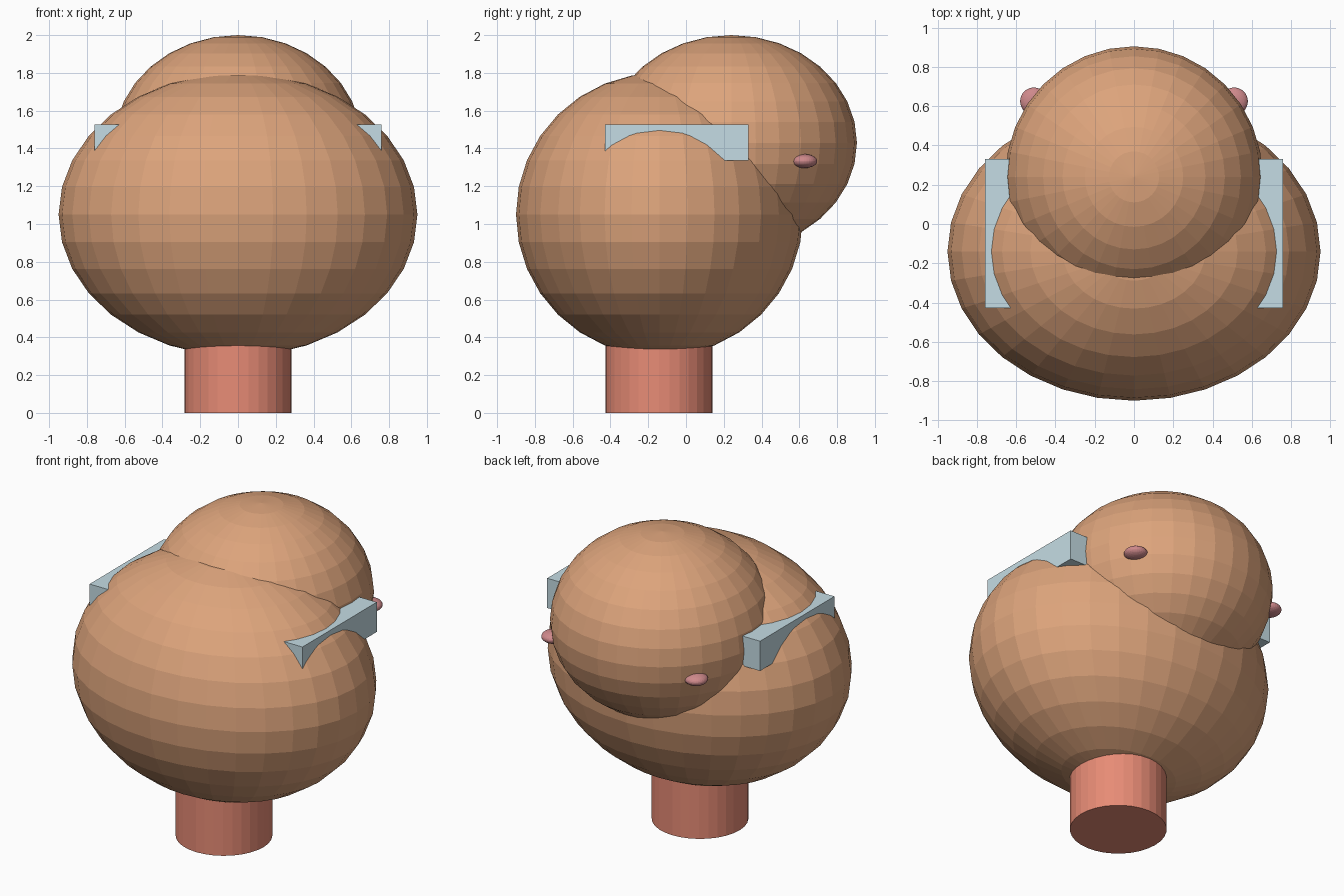
import bpy

if "Cube" in bpy.data.objects:
    bpy.data.objects.remove(bpy.data.objects["Cube"])


def material(name, rgb):
    m = bpy.data.materials.new(name)
    m.diffuse_color = (*rgb, 1)
    m.use_nodes = True
    m.node_tree.nodes["Principled BSDF"].inputs["Base Color"].default_value = m.diffuse_color
    return m


tan = material("tan", (0.72, 0.37, 0.20))
salmon = material("salmon", (0.80, 0.26, 0.18))
pale_blue = material("pale_blue", (0.56, 0.72, 0.78))
pink = material("pink", (0.62, 0.25, 0.26))


def finish(name, mat, scale=(1, 1, 1)):
    ob = bpy.context.object
    ob.name = name
    ob.scale = scale
    ob.data.materials.append(mat)
    bpy.ops.object.transform_apply(location=False, rotation=False, scale=True)
    return ob


def ellipsoid(name, centre, radii, mat, segments=32, rings=16):
    bpy.ops.mesh.primitive_uv_sphere_add(
        segments=segments, ring_count=rings, radius=1, location=centre)
    return finish(name, mat, radii)


# Large body and smaller rear lobe
ellipsoid("body", (0, -0.14, 1.05), (0.95, 0.76, 0.75), tan)
ellipsoid("rear_lobe", (0, 0.24, 1.43), (0.655, 0.665, 0.57), tan)

# Stem reaching up into the body
bpy.ops.mesh.primitive_cylinder_add(
    vertices=32, radius=0.283, depth=0.6, location=(0, -0.143, 0.3))
finish("stem", salmon)

# Bar through the body, its ends showing on both sides
bpy.ops.mesh.primitive_cube_add(size=1, location=(0, -0.049, 1.432))
finish("cross_bar", pale_blue, (1.52, 0.758, 0.192))

# Small pink spots on the rear lobe
for side, x in (("left", -0.51), ("right", 0.51)):
    ellipsoid(side + "_spot", (x, 0.625, 1.333), (0.07, 0.07, 0.037), pink)
